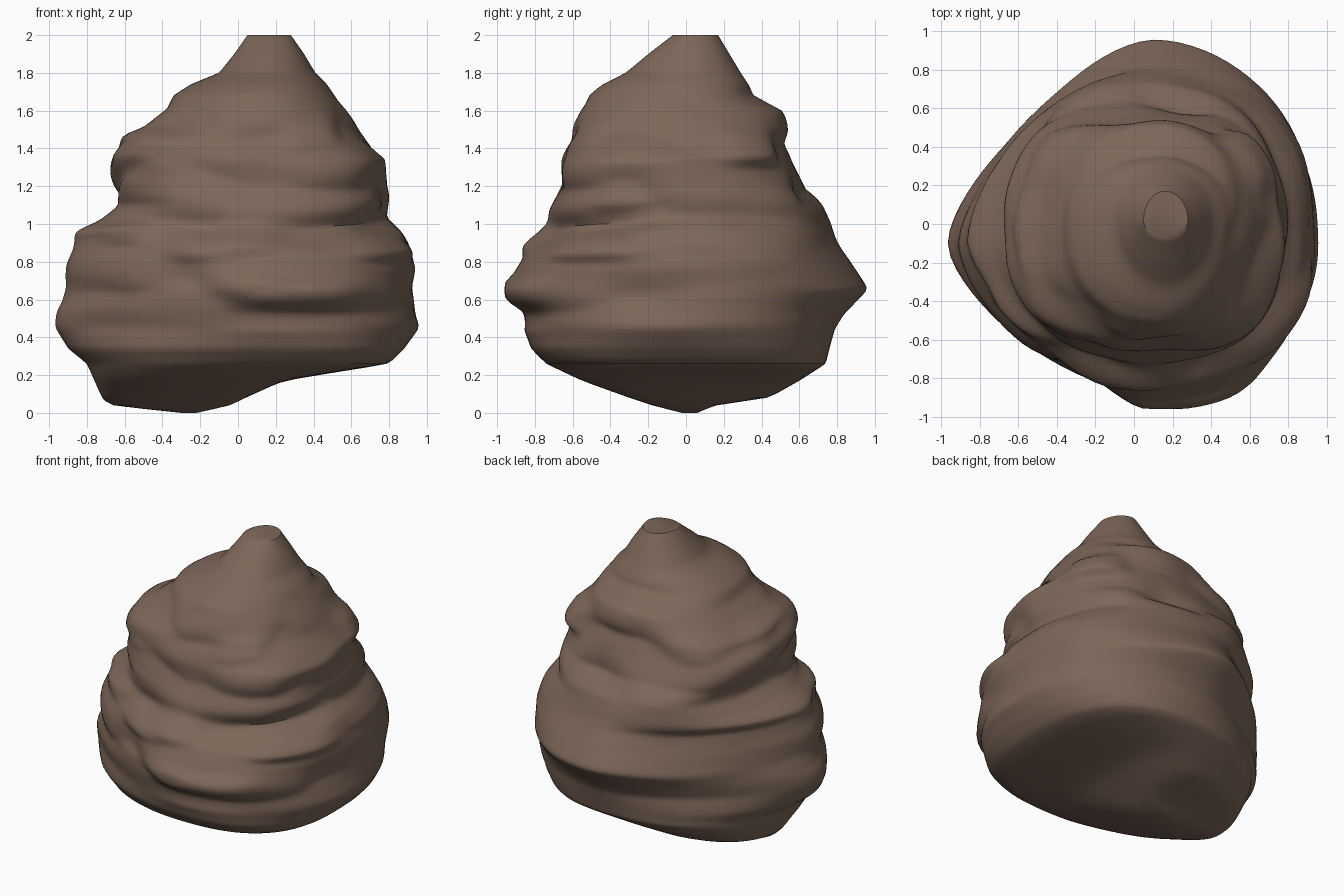
import bpy, bmesh, math
from mathutils import Vector, noise

if "Cube" in bpy.data.objects:
    bpy.data.objects.remove(bpy.data.objects["Cube"])

brown = bpy.data.materials.new("earth brown")
brown.diffuse_color = (0.205, 0.135, 0.1, 1)
brown.use_nodes = True
brown.node_tree.nodes["Principled BSDF"].inputs["Base Color"].default_value = brown.diffuse_color

# Section profile: height, left, right, front, back reach
PROFILE = [
    (0.00, -0.30, -0.22, -0.02, 0.06), (0.04, -0.68, -0.04, -0.18, 0.15),
    (0.08, -0.72, 0.04, -0.30, 0.44), (0.17, -0.76, 0.24, -0.55, 0.60),
    (0.26, -0.80, 0.80, -0.74, 0.74), (0.34, -0.90, 0.88, -0.82, 0.76),
    (0.45, -0.97, 0.96, -0.86, 0.79), (0.53, -0.96, 0.94, -0.88, 0.84),
    (0.65, -0.90, 0.93, -0.92, 0.95), (0.77, -0.90, 0.95, -0.89, 0.88),
    (0.88, -0.87, 0.92, -0.85, 0.82), (0.95, -0.86, 0.86, -0.77, 0.79),
    (1.01, -0.73, 0.78, -0.72, 0.77), (1.09, -0.63, 0.78, -0.72, 0.73),
    (1.18, -0.64, 0.77, -0.69, 0.61), (1.34, -0.65, 0.78, -0.66, 0.56),
    (1.45, -0.60, 0.68, -0.62, 0.54), (1.49, -0.49, 0.64, -0.60, 0.54),
    (1.60, -0.37, 0.57, -0.55, 0.51), (1.68, -0.34, 0.51, -0.51, 0.35),
    (1.74, -0.25, 0.47, -0.44, 0.33), (1.80, -0.10, 0.41, -0.32, 0.29),
    (1.90, -0.02, 0.35, -0.20, 0.23), (2.00, 0.05, 0.28, -0.07, 0.17)]

# Local lumps and hollows: angle (deg), height, half angle, half height, amount
LUMPS = [
    (-75, 0.64, 24, 0.08, 0.05), (-78, 0.50, 26, 0.05, -0.02),
    (-112, 0.88, 16, 0.07, 0.04), (-30, 0.90, 22, 0.07, 0.05),
    (-150, 0.93, 12, 0.06, 0.04), (-140, 1.38, 14, 0.09, 0.03),
    (-60, 1.48, 18, 0.07, 0.03), (40, 1.40, 16, 0.10, 0.06),
    (150, 1.28, 24, 0.12, 0.03), (-20, 1.05, 18, 0.05, -0.03)]


def mix(a, b, t):
    return a + (b - a) * t


def ramp(z, start, length):
    return min(1, max(0, (z - start) / length))


def section(z):
    for lo, hi in zip(PROFILE, PROFILE[1:]):
        if z <= hi[0]:
            t = (z - lo[0]) / (hi[0] - lo[0])
            return [mix(p, q, t) for p, q in zip(lo[1:], hi[1:])]
    return PROFILE[-1][1:]


def mound_point(angle, z):
    left, right, front, back = section(z)
    # Section centre leans from the low left toe to the off-centre peak
    k = ramp(z, 0.03, 0.25)
    cx, cy = mix(-0.26, 0.1, k), mix(0.03, -0.1, k)
    k = ramp(z, 1.3, 0.5)
    cx, cy = mix(cx, 0.16, k), mix(cy, 0.02, k)
    c, s = math.cos(angle), math.sin(angle)
    a = right - cx if c > 0 else cx - left
    b = back - cy if s > 0 else cy - front
    # Squarer underside, diamond-like left of the base, rounder upper tiers
    p = 2.05 + 0.4 * max(0, s) * c if c > 0 else 1.55
    p = mix(2.8 if c > 0 else 2.2, p, ramp(z, 0.2, 0.25))
    p = mix(p, 2.9 if c < 0 < s else 2.45, ramp(z, 0.9, 0.25))
    p = mix(p, 2.0, k)
    r = (abs(c / a) ** p + abs(s / b) ** p) ** (-1 / p)
    # Folds and soft irregularity, calmer on the back of the base and the peak
    env = ramp(z, 0.4, 0.2) * ramp(-z, -1.75, 0.3)
    calm = 1 - 0.85 * ramp(s, -0.2, 0.4) * ramp(-z, -1.15, 0.1)
    n = noise.noise(Vector((c * 1.7 + 3, s * 1.7 + 1, z * 2.6 + 7)))
    wave = 0.9 * math.sin(angle + 0.5) + 0.6 * math.sin(3 * angle)
    fold = abs(math.sin(z * 11 + wave + 2 * n))
    r += env * (calm * 0.03 * (fold - 0.65) + 0.03 * n)
    for deg, h, wa, wh, amount in LUMPS:
        d = (math.degrees(angle) - deg + 180) % 360 - 180
        r += amount * math.exp(-(d / wa) ** 4 - ((z - h) / wh) ** 4)
    # Sagging rims tilt the shelves
    dz = env * (0.015 * math.sin(2 * angle + 0.6) + 0.03 * n)
    return Vector((max(-0.97, min(0.97, cx + r * c)),
                   max(-0.96, min(0.96, cy + r * s)), z + dz))


# Folded mound: rings stacked from toe to peak
SIDES, RINGS = 96, 100
bm = bmesh.new()
rings = []
for j in range(RINGS + 1):
    z = 2 * j / RINGS
    rings.append([bm.verts.new(mound_point(math.tau * i / SIDES, z)) for i in range(SIDES)])
for lo, hi in zip(rings, rings[1:]):
    for i in range(SIDES):
        k = (i + 1) % SIDES
        bm.faces.new((lo[i], lo[k], hi[k], hi[i]))
bm.faces.new(rings[0][::-1])
bm.faces.new(rings[-1])
# Soften the creases
bmesh.ops.smooth_vert(bm, verts=[v for r in rings[1:-1] for v in r], factor=0.5,
                      use_axis_x=True, use_axis_y=True, use_axis_z=True)
bmesh.ops.recalc_face_normals(bm, faces=bm.faces)
mesh = bpy.data.meshes.new("earth_mound")
bm.to_mesh(mesh)
bm.free()
mesh.materials.append(brown)
mound = bpy.data.objects.new("earth_mound", mesh)
bpy.context.collection.objects.link(mound)
bpy.context.view_layer.objects.active = mound
mound.select_set(True)
bpy.ops.object.shade_smooth_by_angle(angle=math.radians(50))
